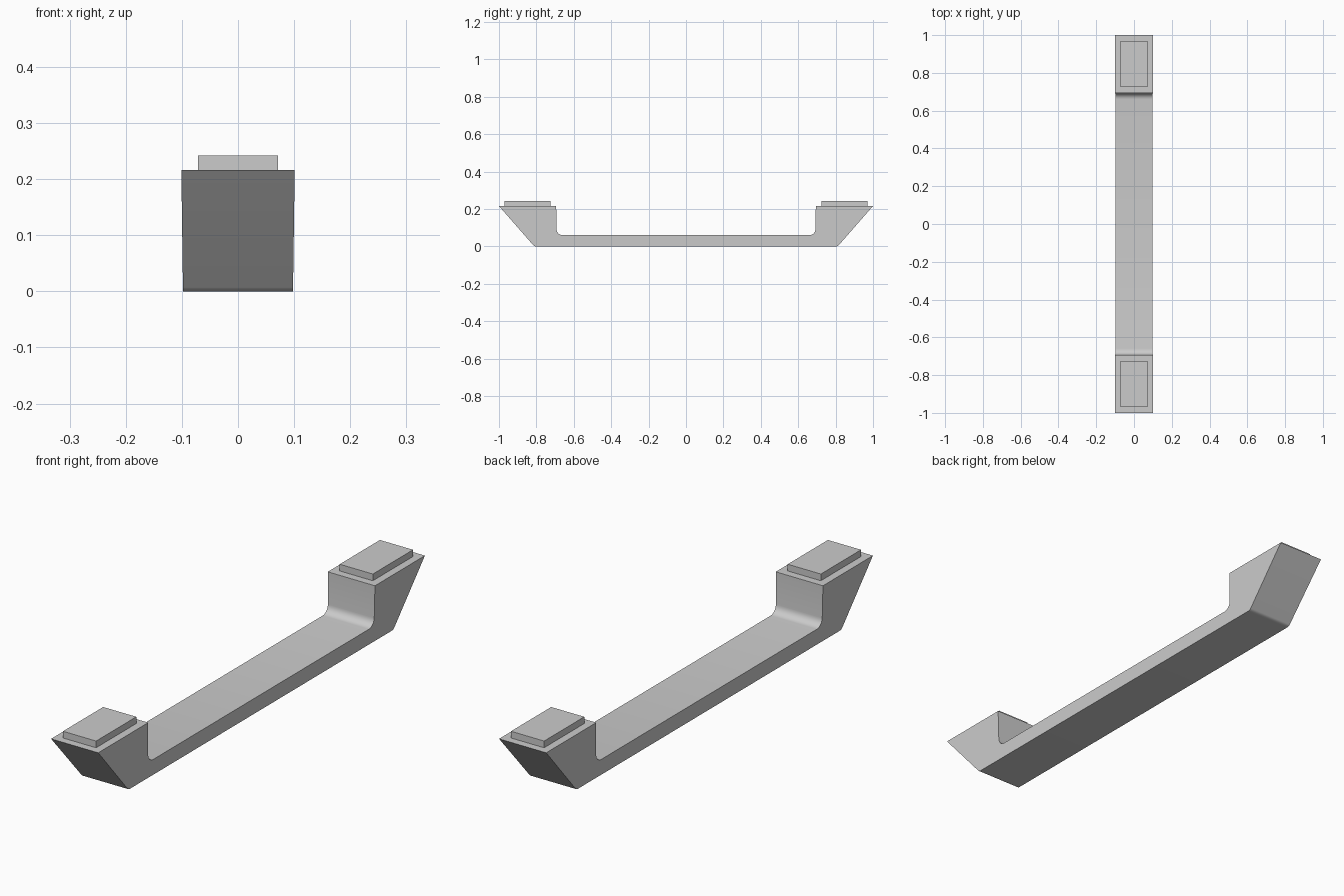
import bpy, bmesh, math

cube = bpy.data.objects.get("Cube")
if cube:
    bpy.data.objects.remove(cube, do_unlink=True)

grey = bpy.data.materials.new("plain grey")
grey.use_nodes = True
colour = (0.6, 0.6, 0.6, 1)
grey.diffuse_color = colour
grey.node_tree.nodes["Principled BSDF"].inputs["Base Color"].default_value = colour

TOP = 0.216


def add_object(name, bm):
    bmesh.ops.recalc_face_normals(bm, faces=bm.faces)
    mesh = bpy.data.meshes.new(name)
    bm.to_mesh(mesh)
    bm.free()
    mesh.materials.append(grey)
    obj = bpy.data.objects.new(name, mesh)
    bpy.context.collection.objects.link(obj)
    return obj


def fillet(y, z, radius, start, end, steps=6):
    """Points on an arc around (y, z), angles in degrees."""
    angles = [math.radians(start + (end - start) * i / steps) for i in range(steps + 1)]
    return [(y + radius * math.cos(a), z + radius * math.sin(a)) for a in angles]


# Handle bar: half of the side profile, mirrored and extruded across x
half = fillet(0.802, 0.02, 0.02, -90, -41)
half += [(1.0, TOP), (0.694, TOP)]
half += fillet(0.66, 0.092, 0.032, 0, -90)
profile = half + [(-y, z) for y, z in reversed(half)]

bm = bmesh.new()
sides = []
for side in (-1, 1):
    # The bar widens slightly towards the top
    sides.append([bm.verts.new((side * (0.098 + 0.014 * z), y, z)) for y, z in profile])
left, right = sides
bm.faces.new(left)
bm.faces.new(right)
for i in range(len(profile)):
    j = (i + 1) % len(profile)
    bm.faces.new((left[i], left[j], right[j], right[i]))
handle = add_object("handle_bar", bm)

bpy.context.view_layer.objects.active = handle
handle.select_set(True)
bpy.ops.object.shade_smooth_by_angle(angle=math.radians(30))
handle.select_set(False)

# Mounting pads on both feet
for name, direction in (("front_mounting_pad", -1), ("back_mounting_pad", 1)):
    bm = bmesh.new()
    bmesh.ops.create_cube(bm, size=1)
    bmesh.ops.scale(bm, vec=(0.142, 0.246, 0.026), verts=bm.verts)
    bmesh.ops.translate(bm, vec=(0, direction * 0.847, TOP + 0.013), verts=bm.verts)
    add_object(name, bm)
